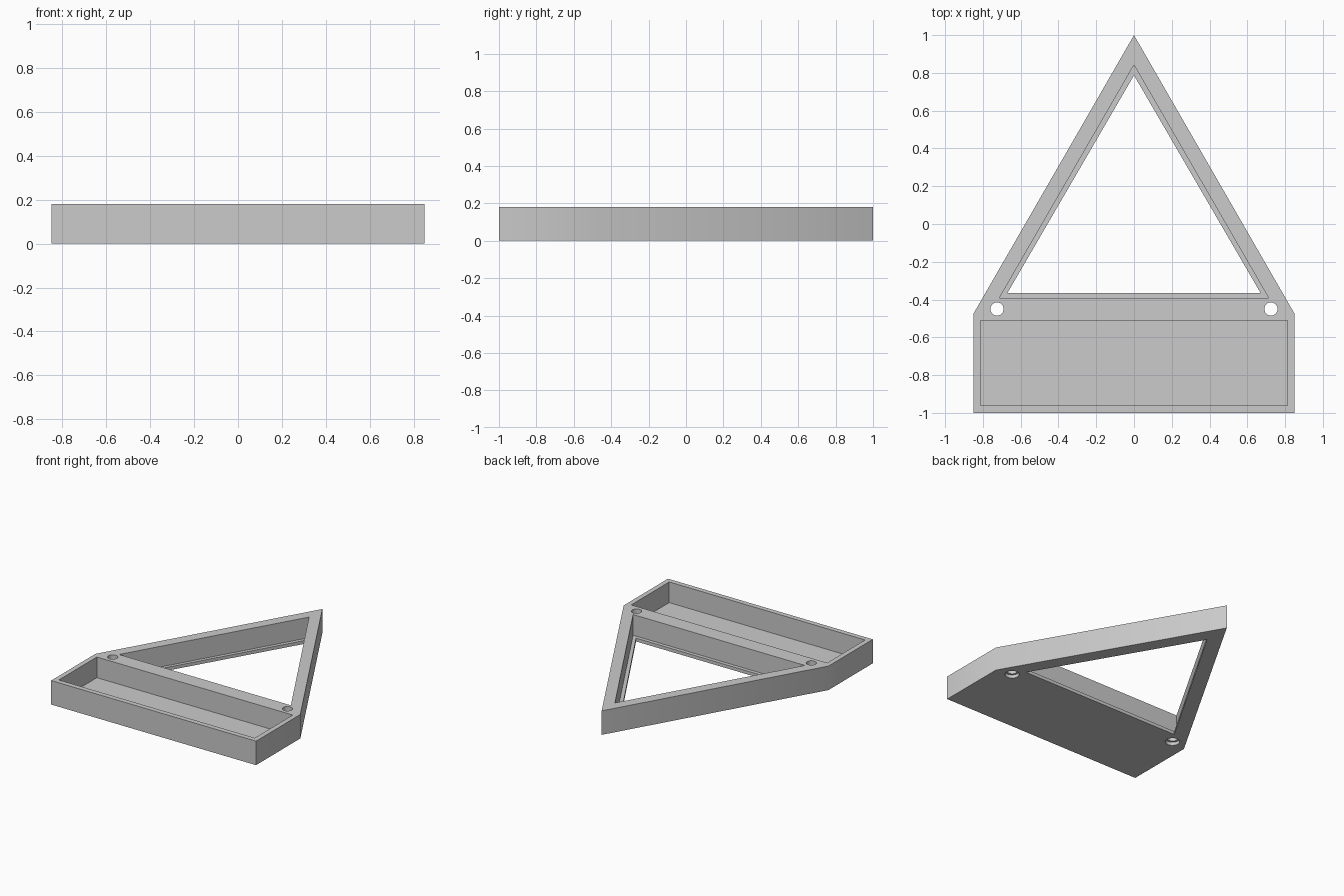
import bpy, bmesh, math

if "Cube" in bpy.data.objects:
    bpy.data.objects.remove(bpy.data.objects["Cube"])

HEIGHT = 0.18
FLOOR = 0.025

grey = bpy.data.materials.new("light grey")
grey.diffuse_color = (0.6, 0.6, 0.6, 1)
grey.use_nodes = True
grey.node_tree.nodes["Principled BSDF"].inputs["Base Color"].default_value = grey.diffuse_color


def prism(name, outline, z0, z1):
    """Extrude a flat outline from z0 to z1."""
    bm = bmesh.new()
    face = bm.faces.new([bm.verts.new((x, y, z0)) for x, y in outline])
    top = bmesh.ops.extrude_face_region(bm, geom=[face])["geom"]
    verts = [v for v in top if isinstance(v, bmesh.types.BMVert)]
    bmesh.ops.translate(bm, verts=verts, vec=(0, 0, z1 - z0))
    bmesh.ops.recalc_face_normals(bm, faces=bm.faces)
    mesh = bpy.data.meshes.new(name)
    bm.to_mesh(mesh)
    bm.free()
    mesh.materials.append(grey)
    obj = bpy.data.objects.new(name, mesh)
    bpy.context.collection.objects.link(obj)
    return obj


def circle(cx, cy, r, n=32):
    return [(cx + r * math.cos(2 * math.pi * i / n),
             cy + r * math.sin(2 * math.pi * i / n)) for i in range(n)]


def triangle(half, base, apex):
    return [(-half, base), (half, base), (0, apex)]


# Body: rectangle that tapers to a point at the back
body = prism("tray_frame", [(-0.85, -1), (0.85, -1), (0.85, -0.475),
                            (0, 1), (-0.85, -0.475)], 0, HEIGHT)

# Rectangular tray, triangular recess and the opening that leaves a thin lip
cutters = [
    prism("tray_cutter", [(-0.813, -0.962), (0.813, -0.962),
                          (0.813, -0.512), (-0.813, -0.512)], FLOOR, 0.3),
    prism("recess_cutter", triangle(0.713, -0.392, 0.842), FLOOR, 0.3),
    prism("opening_cutter", triangle(0.67, -0.365, 0.787), -0.1, 0.1),
]
# Screw holes with a shallow counterbore underneath
for side in (-1, 1):
    cutters.append(prism("hole_cutter", circle(side * 0.725, -0.45, 0.035), -0.1, 0.3))
    cutters.append(prism("counterbore_cutter", circle(side * 0.725, -0.45, 0.05), -0.1, 0.025))

bpy.context.view_layer.objects.active = body
for cutter in cutters:
    cutter.hide_render = True
    mod = body.modifiers.new("cut", "BOOLEAN")
    mod.operation = "DIFFERENCE"
    mod.solver = "EXACT"
    mod.object = cutter
    bpy.ops.object.modifier_apply(modifier=mod.name)
    bpy.data.objects.remove(cutter)

# Smooth hole walls, crisp edges elsewhere
body.select_set(True)
bpy.ops.object.shade_smooth_by_angle(angle=math.radians(30))
